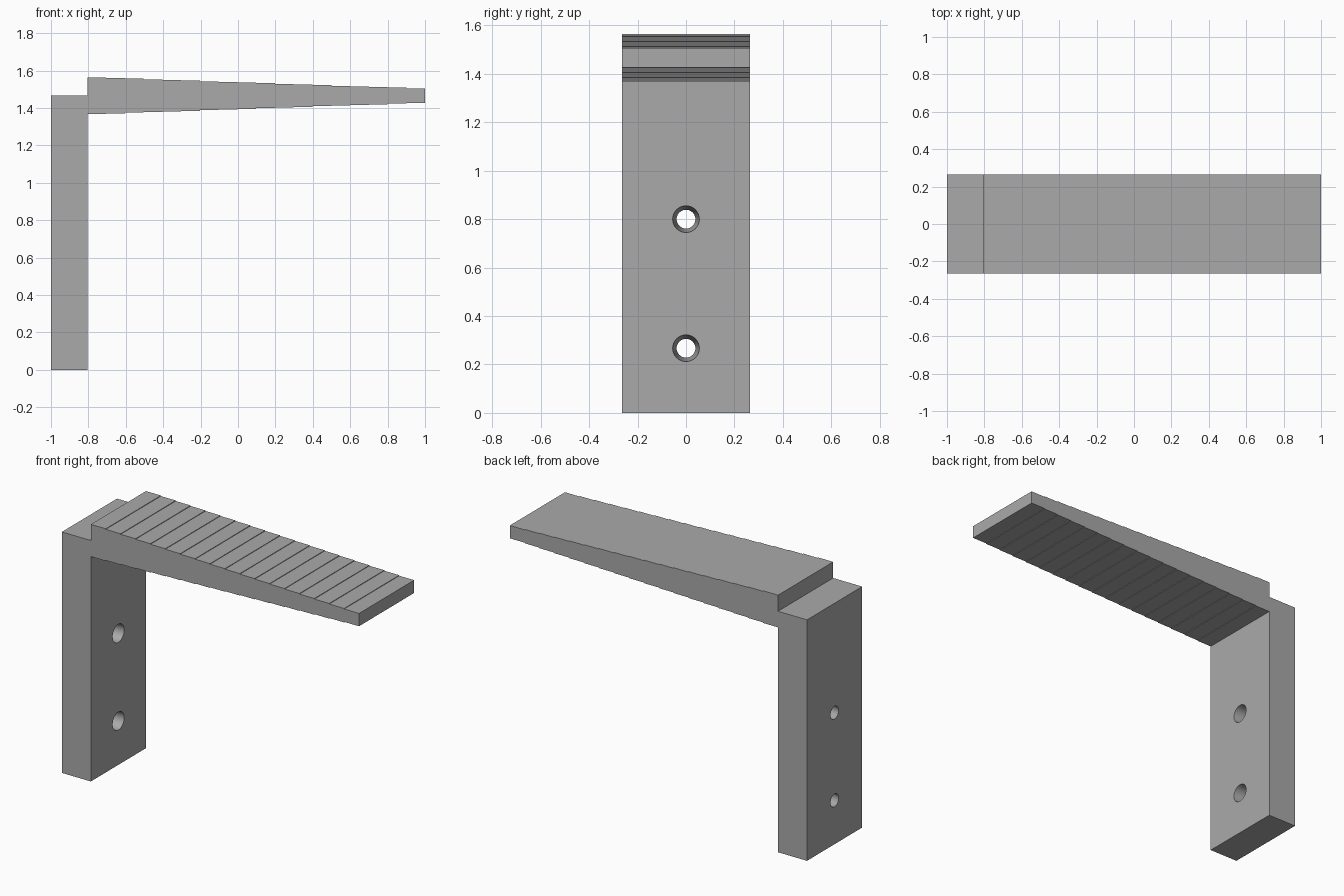
import bpy
import bmesh
from mathutils import Matrix

cube = bpy.data.objects.get("Cube")
if cube:
    bpy.data.objects.remove(cube)

HALF_WIDTH = 0.265
BACK, INNER, TIP = -1.0, -0.805, 1.0
POST_TOP = 1.466
ROOT_HALF, TIP_HALF = 0.098, 0.039
STEPS = 18

grey = bpy.data.materials.new("grey")
grey.use_nodes = True
colour = (0.4, 0.4, 0.4, 1)
grey.diffuse_color = colour
grey.node_tree.nodes["Principled BSDF"].inputs["Base Color"].default_value = colour


def add_object(name, bm):
    bmesh.ops.recalc_face_normals(bm, faces=bm.faces)
    mesh = bpy.data.meshes.new(name)
    bm.to_mesh(mesh)
    bm.free()
    mesh.materials.append(grey)
    obj = bpy.data.objects.new(name, mesh)
    bpy.context.collection.objects.link(obj)
    return obj


# Stepped taper of the arm, as (x, half thickness) from root to tip
taper = []
for i in range(STEPS):
    half = ROOT_HALF + (TIP_HALF - ROOT_HALF) * i / (STEPS - 1)
    for k in (i, i + 1):
        taper.append((INNER + (TIP - INNER) * k / STEPS, half))

# Bracket: post and arm as one extruded side profile
profile = [(BACK, 0), (BACK, POST_TOP), (INNER, POST_TOP)]
profile += [(x, POST_TOP + h) for x, h in taper]
profile += [(x, POST_TOP - h) for x, h in reversed(taper)]
profile.append((INNER, 0))

bm = bmesh.new()
side = bm.faces.new([bm.verts.new((x, -HALF_WIDTH, z)) for x, z in profile])
extruded = bmesh.ops.extrude_face_region(bm, geom=[side], use_keep_orig=True)
moved = [v for v in extruded["geom"] if isinstance(v, bmesh.types.BMVert)]
bmesh.ops.translate(bm, verts=moved, vec=(0, 2 * HALF_WIDTH, 0))
bracket = add_object("bracket", bm)

# Tapered screw holes through the post, wider on the arm side
for name, z in (("lower", 0.267), ("upper", 0.8)):
    bm = bmesh.new()
    # extended slightly past both faces of the post
    place = Matrix.Translation(((BACK + INNER) / 2, 0, z)) @ Matrix.Rotation(1.5708, 4, "Y")
    bmesh.ops.create_cone(bm, cap_ends=True, segments=32, radius1=0.038,
                          radius2=0.056, depth=INNER - BACK + 0.02, matrix=place)
    cutter = add_object(name + "_hole_cutter", bm)
    cutter.hide_render = True
    cutter.hide_set(True)
    cut = bracket.modifiers.new(name + "_screw_hole", "BOOLEAN")
    cut.operation = "DIFFERENCE"
    cut.solver = "EXACT"
    cut.object = cutter

# Smooth hole walls, sharp edges elsewhere
bpy.ops.object.select_all(action="DESELECT")
bracket.select_set(True)
bpy.context.view_layer.objects.active = bracket
for mod in list(bracket.modifiers):
    bpy.ops.object.modifier_apply(modifier=mod.name)
bpy.ops.object.shade_smooth_by_angle(angle=0.5)
for obj in [o for o in bpy.data.objects if o.name.endswith("_hole_cutter")]:
    bpy.data.objects.remove(obj)
